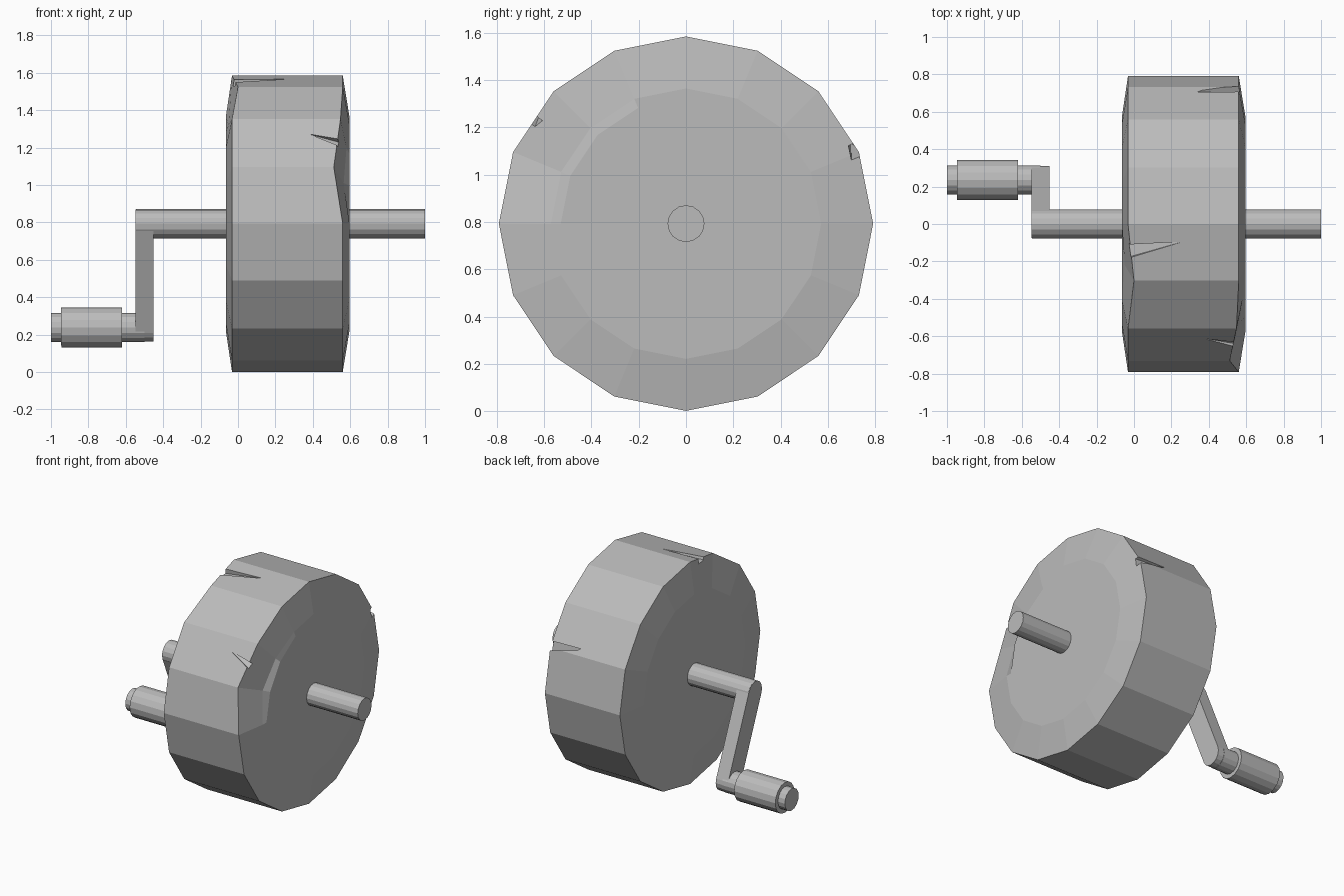
import bpy, bmesh
from math import sin, cos, radians, atan2
from mathutils import Vector, Matrix

cube = bpy.data.objects.get("Cube")
if cube:
    bpy.data.objects.remove(cube)

SIDES, RADIUS, HUB = 16, 0.792, 0.793
AXLE = Vector((0, 0, HUB))
GRIP = Vector((0, 0.235, 0.238))

stone = bpy.data.materials.new("grey")
stone.use_nodes = True
stone.diffuse_color = (0.5, 0.5, 0.5, 1)
stone.node_tree.nodes["Principled BSDF"].inputs["Base Color"].default_value = (0.5, 0.5, 0.5, 1)


def finish(name, bm):
    bmesh.ops.recalc_face_normals(bm, faces=bm.faces)
    mesh = bpy.data.meshes.new(name)
    bm.to_mesh(mesh)
    bm.free()
    mesh.materials.append(stone)
    obj = bpy.data.objects.new(name, mesh)
    bpy.context.collection.objects.link(obj)
    return obj


def rod(name, centre, x0, x1, radius):
    bm = bmesh.new()
    bmesh.ops.create_cone(bm, cap_ends=True, segments=16, radius1=radius, radius2=radius, depth=x1 - x0)
    place = Matrix.Translation(centre + Vector(((x0 + x1) / 2, 0, 0)))
    bm.transform(place @ Matrix.Rotation(radians(90), 4, 'Y'))
    return finish(name, bm)


def around(x, radius, degrees):
    """Point around the axle, measured from the top towards the front."""
    a = radians(degrees)
    return Vector((x, -radius * sin(a), HUB + radius * cos(a)))


# Wheel: lathe rings with a few worn rim corners pushed inwards
rings = [(-0.065, 0.53), (-0.065, 0.572), (-0.032, RADIUS),
         (0.56, RADIUS), (0.596, 0.572), (0.596, 0.53)]
worn = {(2, 1): 0.0, (1, 1): -0.05, (3, 3): 0.512, (3, 2): 0.548,
        (4, 3): 0.565, (4, 2): 0.58}
bm = bmesh.new()
loops = [[bm.verts.new(around(worn.get((i, k), x), r, k * 360 / SIDES)) for k in range(SIDES)]
         for i, (x, r) in enumerate(rings)]
for a, b in zip(loops, loops[1:]):
    for k in range(SIDES):
        n = (k + 1) % SIDES
        bm.faces.new((a[k], a[n], b[n], b[k]))
bm.faces.new(loops[0])
bm.faces.new(loops[-1])
wheel = finish("grinding_wheel", bm)


# Chips: tapering wedges cut in from the rim
def chip(name, rim_x, tip_x, angle, tip_angle, spread, depth):
    bm = bmesh.new()
    for side, r in ((-1, RADIUS - depth), (1, RADIUS - depth * 0.7), (-1, RADIUS + 0.03), (1, RADIUS + 0.03)):
        bm.verts.new(around(rim_x, r, angle + side * spread))
    bm.verts.new(around(tip_x, RADIUS - 0.015, tip_angle))
    bmesh.ops.convex_hull(bm, input=bm.verts)
    cutter = finish(name, bm)
    cutter.hide_render = True
    cutter.hide_viewport = True
    cutter.display_type = 'WIRE'
    mod = wheel.modifiers.new(name, 'BOOLEAN')
    mod.operation = 'DIFFERENCE'
    mod.solver = 'EXACT'
    mod.object = cutter
    return cutter


cutters = [chip("top_chip_cutter", -0.08, 0.26, 11.5, 7, 3.2, 0.055),
           chip("front_chip_cutter", 0.6, 0.38, 57.5, 52, 2.2, 0.055),
           chip("back_chip_cutter", 0.6, 0.29, -67, -64, 2.6, 0.045)]

# Bake the cuts, then drop the cutters
bpy.context.view_layer.update()
evaluated = wheel.evaluated_get(bpy.context.evaluated_depsgraph_get())
cut_mesh = bpy.data.meshes.new_from_object(evaluated)
wheel.modifiers.clear()
wheel.data = cut_mesh
for cutter in cutters:
    bpy.data.objects.remove(cutter)

# Axle and handle
rod("axle", AXLE, -0.545, 1.0, 0.078)
rod("handle_rod", GRIP, -1.0, -0.5, 0.078)
rod("handle_grip", GRIP, -0.945, -0.62, 0.108)

# Crank arm: a slab with round ends, swept across its thickness
lean = atan2(GRIP.y, AXLE.z - GRIP.z)
bm = bmesh.new()
outline = []
for centre, start in ((AXLE, 0), (GRIP, 180)):
    for step in range(9):
        a = radians(start + step * 22.5) + lean
        outline.append(bm.verts.new(centre + Vector((-0.547, 0.076 * cos(a), 0.076 * sin(a)))))
face = bm.faces.new(outline)
swept = bmesh.ops.extrude_face_region(bm, geom=[face])
bmesh.ops.translate(bm, vec=(0.095, 0, 0),
                    verts=[v for v in swept["geom"] if isinstance(v, bmesh.types.BMVert)])
finish("crank_arm", bm)
